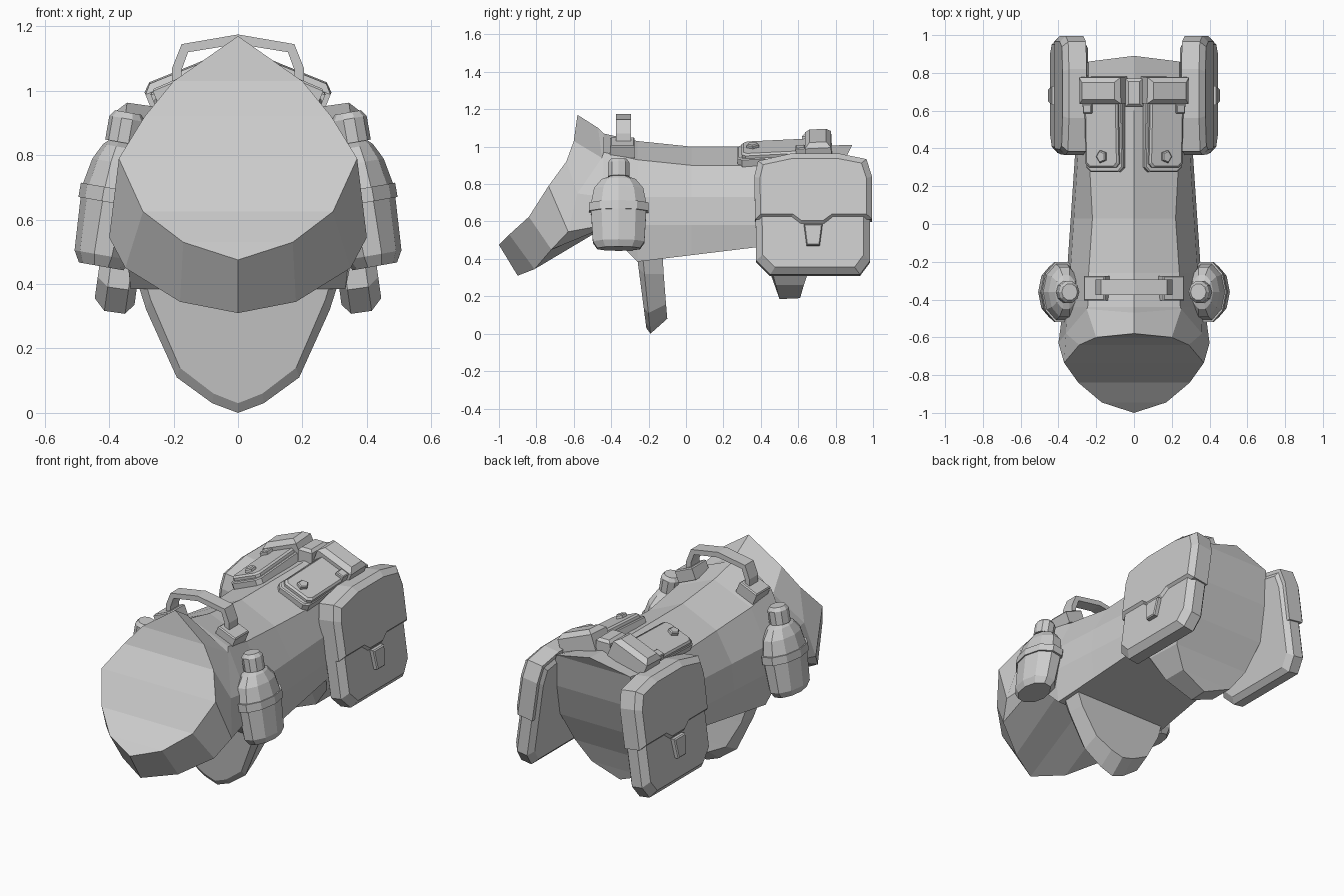
import bpy, bmesh, math
from mathutils import Matrix, Vector

cube = bpy.data.objects.get("Cube")
if cube:
    bpy.data.objects.remove(cube)

fabric = bpy.data.materials.new("grey_fabric")
GREY = (0.6, 0.6, 0.6, 1)
fabric.diffuse_color = GREY
fabric.use_nodes = True
fabric.node_tree.nodes["Principled BSDF"].inputs["Base Color"].default_value = GREY


def loft(name, rings, matrix=Matrix(), banded=False):
    """Skin equal-length rings; banded ends are split into mirrored strips."""
    bm = bmesh.new()
    rows = [[bm.verts.new(matrix @ Vector(p)) for p in ring] for ring in rings]
    n = len(rows[0])
    for low, high in zip(rows, rows[1:]):
        for i in range(n):
            j = (i + 1) % n
            bm.faces.new((low[i], low[j], high[j], high[i]))
    for row in (rows[0], rows[-1]):
        if banded:
            for i in range(n // 2):
                ids = dict.fromkeys((i, i + 1, n - i - 1, (n - i) % n))
                bm.faces.new([row[k] for k in ids])
        else:
            bm.faces.new(row)
    bmesh.ops.recalc_face_normals(bm, faces=bm.faces)
    mesh = bpy.data.meshes.new(name)
    bm.to_mesh(mesh)
    bm.free()
    mesh.materials.append(fabric)
    obj = bpy.data.objects.new(name, mesh)
    bpy.context.collection.objects.link(obj)
    return obj


def both(name, rings, matrix):
    """Make a left part and its mirrored right twin."""
    loft("left_" + name, rings, matrix)
    loft("right_" + name, rings, Matrix.Scale(-1, 4, (1, 0, 0)) @ matrix)


def whole(half):
    """Mirror a half ring that runs from top centre to bottom centre."""
    return half + [(-x, y, z) for x, y, z in half[-2:0:-1]]


def plate(outline, base, top, bevel=0.0):
    """Rings of a flat part whose outer rim is chamfered."""
    cx = (min(p[0] for p in outline) + max(p[0] for p in outline)) / 2
    cy = (min(p[1] for p in outline) + max(p[1] for p in outline)) / 2
    hx = max(p[0] for p in outline) - cx
    hy = max(p[1] for p in outline) - cy
    rings = [[(x, y, base) for x, y in outline]]
    if bevel:
        rings.append([(x, y, top - bevel) for x, y in outline])
    rings.append([(cx + (x - cx) * (1 - bevel / hx), cy + (y - cy) * (1 - bevel / hy), top)
                  for x, y in outline])
    return rings


def rect(x0, x1, y0, y1, c=0.0):
    """Rectangle outline with optional cut corners."""
    if not c:
        return [(x0, y0), (x1, y0), (x1, y1), (x0, y1)]
    return [(x0 + c, y0), (x1 - c, y0), (x1, y0 + c), (x1, y1 - c),
            (x1 - c, y1), (x0 + c, y1), (x0, y1 - c), (x0, y0 + c)]


def torso(y, ridge, shoulder, width, low):
    """Upright body section with a flat belly."""
    return [(0, y, ridge), (shoulder, y, ridge - 0.1), (width * 0.95, y, 0.73),
            (width, y, 0.58), (width * 0.94, y, low), (width / 2, y, low), (0, y, low)]


# Vest body: neck opening, bib, trunk and rear girth
neck = [(0, -.58, 1.17), (.2, -.6, 1.03), (.29, -.64, .92), (.37, -.735, .79),
        (.295, -.84, .625), (.17, -.945, .53), (0, -1, .475)]
bib = [(0, -.47, 1.1), (.25, -.45, .94), (.36, -.58, .75), (.4, -.63, .545),
       (.35, -.72, .45), (.18, -.81, .345), (0, -.9, .31)]
girth = [(0, .6, 1), (.24, .6, .91), (.3, .56, .73), (.3, .5, .56),
         (.26, .45, .38), (.17, .48, .26), (0, .5, .185)]
rear = [(0, .89, 1.01), (.24, .86, .95), (.29, .82, .75), (.29, .75, .55),
        (.25, .67, .38), (.17, .63, .26), (0, .61, .19)]
sections = [neck, bib, torso(-.44, 1.07, .245, .375, .565), torso(-.26, 1.03, .24, .355, .385),
            torso(.03, 1, .22, .335, .42), torso(.4, 1, .24, .31, .465), girth, rear]
loft("vest_body", [whole(s) for s in sections], banded=True)

# Chest girth hanging behind the front legs
chest = [(0, .5), (.32, .43), (.285, .32), (.19, .11), (.08, .03), (0, 0)]
front = [(x, -.2 - z * .13, z) for x, z in chest]
middle = [(x, -.19 - z * .1, z) for x, z in chest]
back = [(x * .97, -.1 - z * .06, z + max(0, .08 - z * .3)) for x, z in chest]
loft("chest_girth", [whole([(x * .95, y - .012, z + .03) for x, y, z in front]),
                     whole(middle), whole(back)], banded=True)

# Grab handle with its stitched base tabs
outer = [(.205, 1.0), (.205, 1.07), (.175, 1.145), (0, 1.175)]
inner = [(0, 1.145), (.155, 1.12), (.175, 1.065), (.175, 1.0)]
arch = outer + [(-x, z) for x, z in outer[-2::-1]]
arch += [(-x, z) for x, z in inner[:0:-1]] + inner
loft("grab_handle", [[(x, y, z) for x, z in arch] for y in (-.375, -.295)])
tab_frame = Matrix.Translation((.2, -.34, 1.0)) @ Matrix.Rotation(math.radians(23), 4, 'Y')
both("handle_tab", plate(rect(-.06, .06, -.065, .065), -.04, .03, .006), tab_frame)

# Canteens leaning against the shoulders
SIDES = 10
bottle = [(0, .07, .12), (.035, .09, .145), (.2, .1, .155), (.2, .107, .168),
          (.245, .107, .168), (.245, .1, .155), (.325, .085, .138), (.375, .06, .095),
          (.39, .045, .05), (.39, .056, .06), (.465, .056, .06), (.485, .042, .045)]
rings = [[(rx * math.cos(math.tau * i / SIDES), ry * math.sin(math.tau * i / SIDES), z)
          for i in range(SIDES)] for z, rx, ry in bottle]
both("canteen", rings,
     Matrix.Translation((.425, -.36, .455)) @ Matrix.Rotation(math.radians(-10), 4, 'Y'))

# Saddlebags: pocket, overlapping flap and clasp, outlined along the side
to_side = Matrix(((0, 0, 1, 0), (1, 0, 0, 0), (0, 1, 0, 0), (0, 0, 0, 1)))
bag_frame = (Matrix.Translation((.345, .68, .635))
             @ Matrix.Rotation(math.radians(-8), 4, 'Y') @ to_side)
pocket = [(-.23, -.325), (.25, -.325), (.305, -.25), (.305, .2), (.28, .29),
          (.14, .315), (-.12, .315), (-.29, .28), (-.31, .2), (-.305, -.25)]
pocket_rings = plate(pocket, -.04, .06, .035)
under = [(u * .9, v * .9, -.065) for u, v in pocket]
both("saddlebag_pocket", [under] + pocket_rings, bag_frame)
flap = [(-.31, -.03), (-.12, -.03), (-.07, -.07), (.06, -.07), (.11, -.03), (.315, -.03),
        (.315, .2), (.285, .295), (.14, .325), (-.12, .325), (-.295, .285), (-.315, .2)]
flap_rings = plate(flap, -.05, .075, .03)
both("saddlebag_flap", flap_rings, bag_frame)
clasp = [(-.035, -.175), (.035, -.175), (.05, -.06), (-.05, -.06)]
both("saddlebag_clasp", plate(clasp, .04, .087, .006), bag_frame)

# Flat back pouches that follow the slope of the spine
pouch_frame = (Matrix.Translation((.15, .5, .955)) @ Matrix.Rotation(math.radians(22), 4, 'Y')
               @ Matrix.Rotation(math.radians(3), 4, 'X'))
both("pouch_base", plate(rect(-.105, .105, -.225, .25, .025), -.03, .03, .006), pouch_frame)
both("pouch_lid", plate(rect(-.09, .1, -.2, .25, .02), .02, .055, .01), pouch_frame)
both("pouch_roll", plate(rect(-.12, .115, .14, .28), -.03, .1, .025), pouch_frame)
stud = [(.03 * math.cos(math.tau * i / 5), -.14 + .035 * math.sin(math.tau * i / 5))
        for i in range(5)]
both("pouch_stud", plate(stud, .05, .075, .006), pouch_frame)
both("pouch_buckle", plate(rect(.05, .1, .09, .14), .04, .075, .005), pouch_frame)

# Small strap joining the pouch rolls across the spine
loft("spine_bridge", plate(rect(-.045, .045, .62, .77), .97, 1.07, .015))
